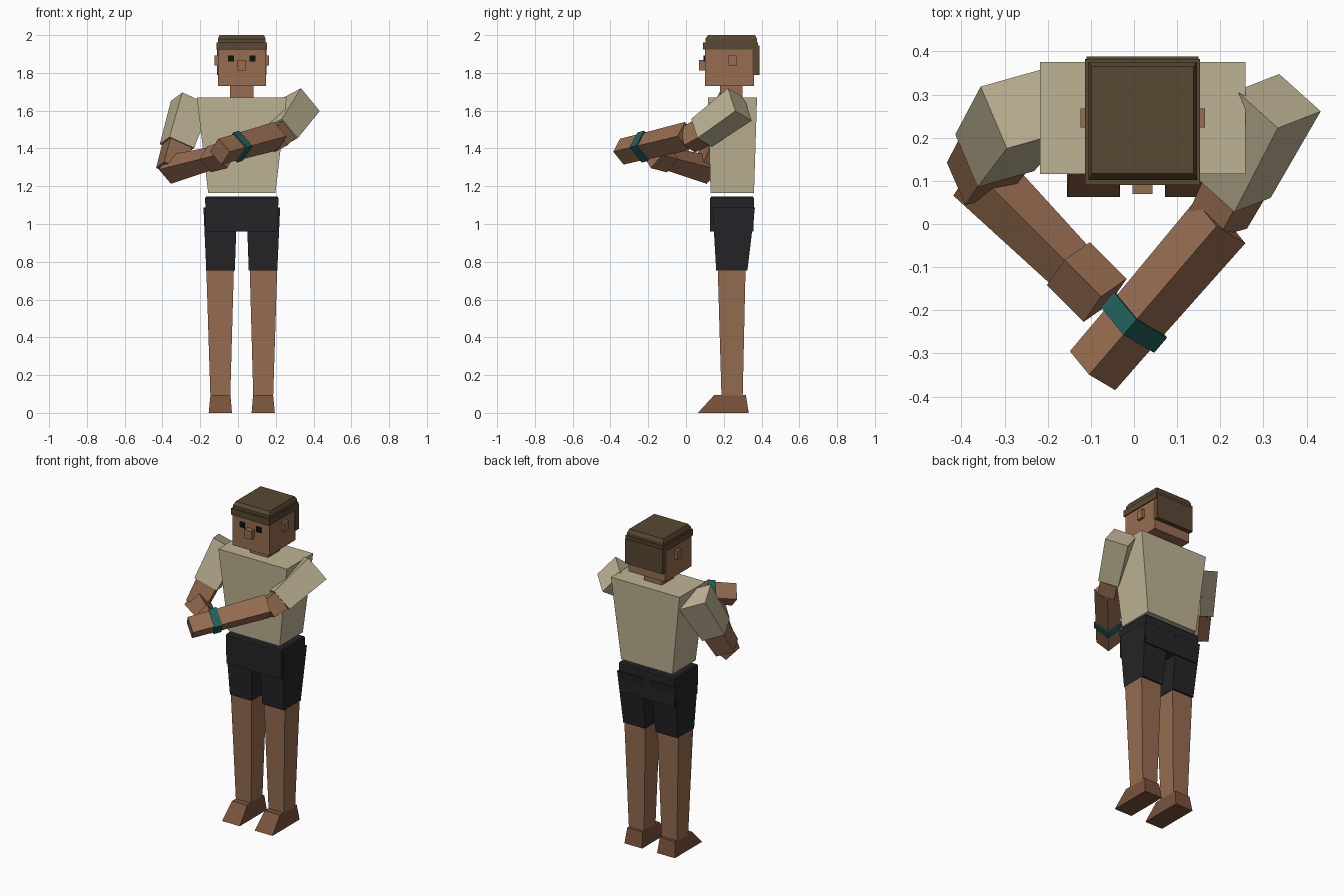
import bpy
from mathutils import Vector

if "Cube" in bpy.data.objects:
    bpy.data.objects.remove(bpy.data.objects["Cube"])

CX = 0.02  # body centre line


def material(name, rgb):
    m = bpy.data.materials.new(name)
    m.diffuse_color = (*rgb, 1)
    m.use_nodes = True
    m.node_tree.nodes["Principled BSDF"].inputs["Base Color"].default_value = m.diffuse_color
    return m


SKIN = material("skin", (0.305, 0.150, 0.080))
FOOT = material("foot_brown", (0.190, 0.085, 0.045))
SHIRT = material("khaki", (0.515, 0.456, 0.296))
SHORTS = material("charcoal", (0.018, 0.018, 0.021))
HAIR = material("hair_brown", (0.098, 0.065, 0.032))
TEAL = material("teal", (0.014, 0.114, 0.102))
BLACK = material("black", (0.005, 0.005, 0.005))


def prism(name, mat, ring0, ring1):
    """Solid between two four-point rings."""
    faces = [(3, 2, 1, 0), (4, 5, 6, 7)]
    faces += [(i, (i + 1) % 4, (i + 1) % 4 + 4, i + 4) for i in range(4)]
    me = bpy.data.meshes.new(name)
    me.from_pydata([tuple(p) for p in ring0 + ring1], [], faces)
    me.materials.append(mat)
    ob = bpy.data.objects.new(name, me)
    bpy.context.collection.objects.link(ob)
    return ob


def block(name, mat, z0, z1, low, high=None):
    """Upright box; low and high are (x0, x1, y0, y1) at the two levels."""
    def ring(r, z):
        return [(r[0], r[2], z), (r[1], r[2], z), (r[1], r[3], z), (r[0], r[3], z)]
    return prism(name, mat, ring(low, z0), ring(high or low, z1))


def limb(name, mat, p0, p1, s0, s1, u=None):
    """Tapered box along p0-p1; u sets the roll, otherwise it stands on edge."""
    p0, p1 = Vector(p0), Vector(p1)
    a = (p1 - p0).normalized()
    if u is None:
        side = a.cross(Vector((0, 0, 1))).normalized()
        u = side + side.cross(a)
    u = Vector(u)
    u = (u - a * u.dot(a)).normalized()
    v = a.cross(u)

    def ring(p, s):
        return [p + u * (i * s[0] / 2) + v * (j * s[1] / 2)
                for i, j in ((-1, -1), (1, -1), (1, 1), (-1, 1))]
    return prism(name, mat, ring(p0, s0), ring(p1, s1))


def sym(half, y0, y1):
    return (CX - half, CX + half, y0, y1)


# head and neck
block("neck", SKIN, 1.66, 1.74, sym(0.062, 0.18, 0.30))
block("head", SKIN, 1.73, 1.945, sym(0.127, 0.10, 0.36))
block("nose", SKIN, 1.813, 1.868, sym(0.023, 0.07, 0.11))

# hair
block("hair_brim", HAIR, 1.923, 1.962, sym(0.133, 0.09, 0.382))
block("hair_middle", HAIR, 1.962, 1.98, sym(0.126, 0.102, 0.376))
block("hair_top", HAIR, 1.98, 2.0, sym(0.126, 0.102, 0.376), sym(0.118, 0.117, 0.365))
block("hair_back", HAIR, 1.79, 1.945, sym(0.13, 0.352, 0.388))

# torso and hips
block("shirt", SHIRT, 1.165, 1.67, sym(0.178, 0.13, 0.36), sym(0.238, 0.116, 0.376))
block("hips", SHORTS, 0.96, 1.137, sym(0.19, 0.128, 0.358), sym(0.194, 0.128, 0.36))
block("waistband", SHORTS, 1.137, 1.146, sym(0.194, 0.128, 0.36), sym(0.188, 0.135, 0.353))


# paired parts on each side of the centre line
def pair(name, mat, z0, z1, low, high=None):
    for label, s in (("left", 1), ("right", -1)):
        def place(r):
            return tuple(sorted((CX + s * r[0], CX + s * r[1]))) + r[2:]
        block(f"{label}_{name}", mat, z0, z1, place(low), place(high or low))


pair("eye", BLACK, 1.86, 1.892, (0.04, 0.073, 0.093, 0.11))
pair("ear", SKIN, 1.838, 1.892, (0.12, 0.144, 0.224, 0.268))
pair("shorts_leg", SHORTS, 0.753, 1.087, (0.037, 0.188, 0.16, 0.325), (0.025, 0.203, 0.14, 0.365))
pair("leg", SKIN, 0.08, 0.80, (0.061, 0.166, 0.188, 0.30), (0.041, 0.189, 0.167, 0.316))
pair("foot", FOOT, 0.0, 0.095, (0.052, 0.175, 0.063, 0.332), (0.06, 0.166, 0.15, 0.317))

# arm on the -x side, folded across the front
roll = (0.051, -0.125, 0.035)
shoulder, cuff, elbow = (-0.25, 0.268, 1.64), (-0.323, 0.165, 1.4125), (-0.36, 0.108, 1.29)
limb("right_sleeve", SHIRT, shoulder, cuff, (0.162, 0.17), (0.138, 0.148), roll)
limb("right_elbow", SKIN, cuff, elbow, (0.122, 0.128), (0.112, 0.118), roll)
limb("right_forearm", SKIN, (-0.365, 0.12, 1.288), (-0.13, -0.115, 1.35), (0.108, 0.108), (0.086, 0.086))
limb("right_hand", SKIN, (-0.152, -0.092, 1.343), (-0.067, -0.177, 1.365), (0.1, 0.1), (0.1, 0.1))

# arm on the +x side, with the wristband
roll = (-0.095, -0.03, 0.127)
shoulder, cuff, elbow = (0.335, 0.285, 1.633), (0.2325, 0.082, 1.483), (0.195, 0.01, 1.442)
limb("left_sleeve", SHIRT, shoulder, cuff, (0.161, 0.139), (0.136, 0.122), roll)
limb("left_elbow", SKIN, cuff, elbow, (0.118, 0.106), (0.11, 0.1), roll)
tip, bend = Vector((-0.096, -0.34, 1.383)), Vector((0.2, 0.005, 1.465))
limb("left_forearm", SKIN, bend, tip.lerp(bend, 0.3), (0.108, 0.108), (0.1, 0.1))
limb("left_hand", SKIN, tip.lerp(bend, 0.33), tip, (0.1, 0.1), (0.098, 0.098))
limb("wristband", TEAL, tip.lerp(bend, 0.375), tip.lerp(bend, 0.273), (0.115, 0.115), (0.115, 0.115))
